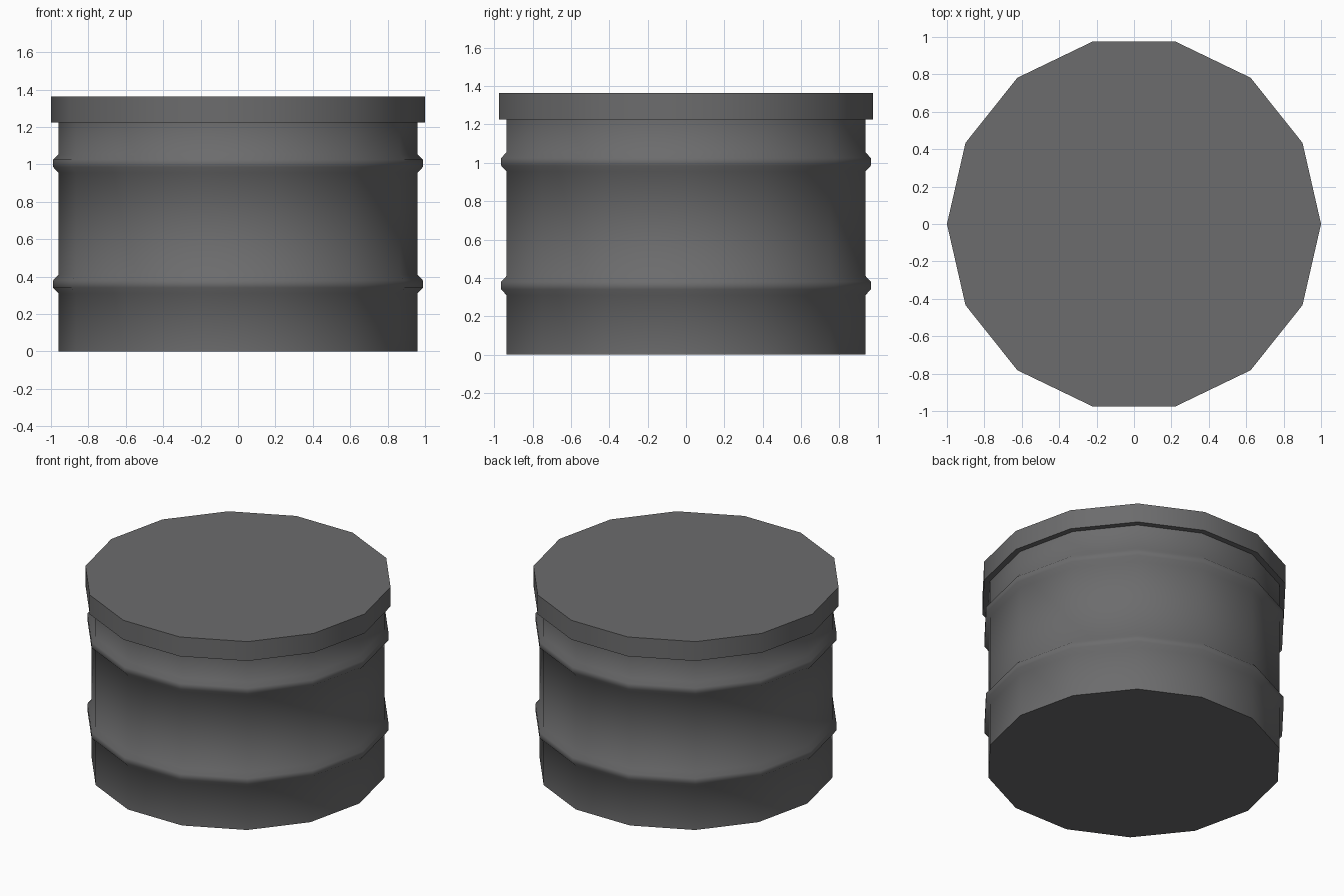
import bpy, bmesh, math

if "Cube" in bpy.data.objects:
    bpy.data.objects.remove(bpy.data.objects["Cube"])

SIDES = 14

grey = bpy.data.materials.new("dark_grey_metal")
grey.diffuse_color = (0.15, 0.15, 0.153, 1.0)
grey.use_nodes = True
grey.node_tree.nodes["Principled BSDF"].inputs["Base Color"].default_value = grey.diffuse_color


def lathe(name, profile):
    """Closed 14-sided solid from (radius, height) points, bottom to top."""
    bm = bmesh.new()
    rings = []
    for r, z in profile:
        rings.append([bm.verts.new((r * math.cos(2 * math.pi * i / SIDES),
                                    r * math.sin(2 * math.pi * i / SIDES), z))
                      for i in range(SIDES)])
    for low, high in zip(rings, rings[1:]):
        for i in range(SIDES):
            j = (i + 1) % SIDES
            bm.faces.new((low[i], low[j], high[j], high[i]))
    bm.faces.new(rings[0][::-1])
    bm.faces.new(rings[-1])
    # Smooth sides, crisp rims
    bm.normal_update()
    for f in bm.faces:
        f.smooth = True
    for e in bm.edges:
        e.smooth = e.calc_face_angle(0) < math.radians(60)
    mesh = bpy.data.meshes.new(name)
    bm.to_mesh(mesh)
    bm.free()
    mesh.materials.append(grey)
    obj = bpy.data.objects.new(name, mesh)
    bpy.context.collection.objects.link(obj)
    return obj


# Drum body with two raised hoops
body = [(0.96, 0.0)]
for z in (0.36, 1.005):
    body += [(0.96, z - 0.05), (0.988, z - 0.02), (0.988, z + 0.02), (0.96, z + 0.05)]
body.append((0.96, 1.225))
lathe("drum_body", body)

# Overhanging flat lid
lathe("lid", [(1.0, 1.225), (1.0, 1.363)])
